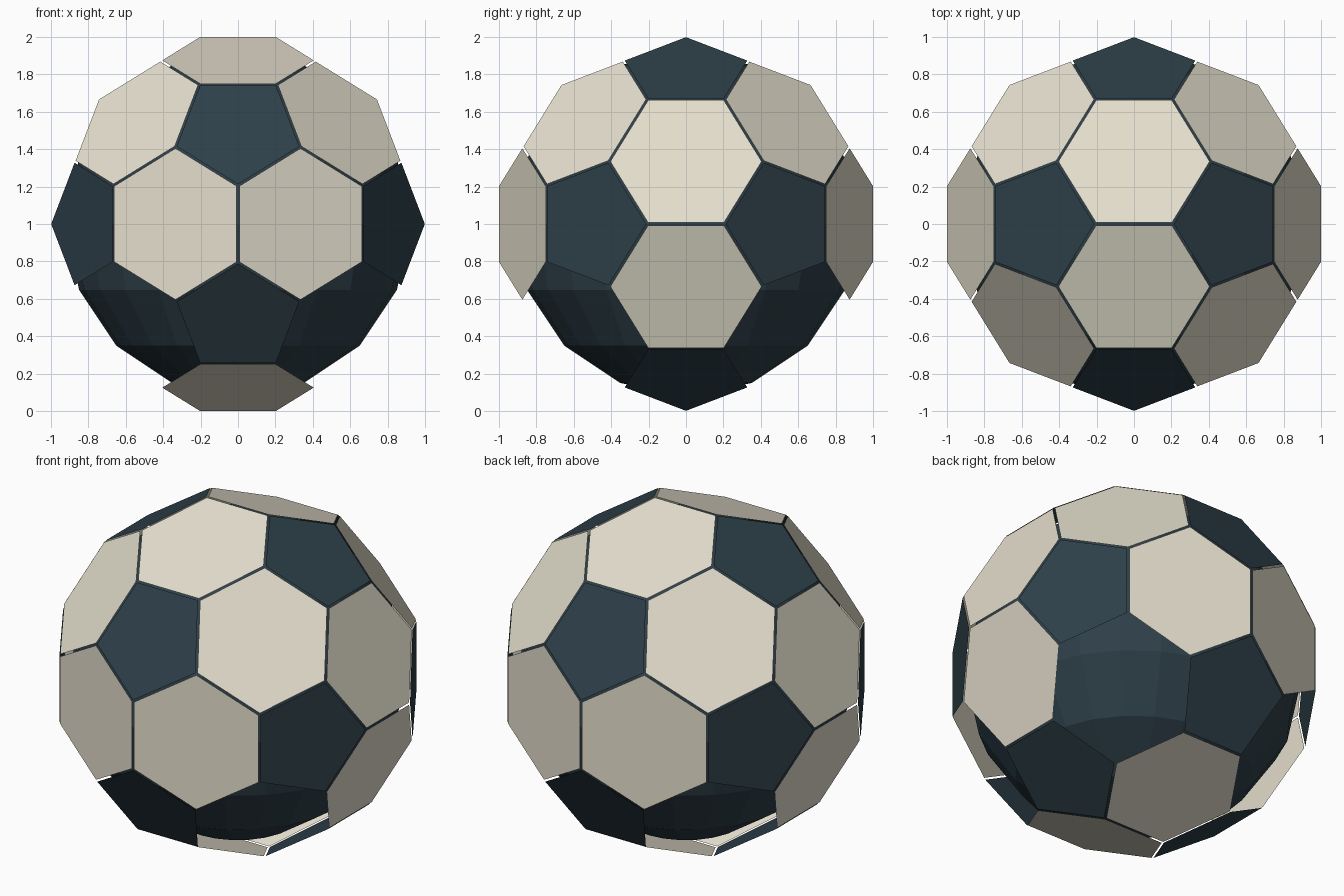
import bpy
import math
from itertools import product
from mathutils import Vector

cube = bpy.data.objects.get("Cube")
if cube:
    bpy.data.objects.remove(cube, do_unlink=True)

PHI = (1 + math.sqrt(5)) / 2
SHRINK = 0.98            # panel size, leaves the seams open
SCALE = 1.0025 / (3 * PHI)
CENTRE = Vector((0, 0, 1))


def material(name, colour):
    mat = bpy.data.materials.new(name)
    mat.use_nodes = True
    mat.diffuse_color = (*colour, 1)
    bsdf = mat.node_tree.nodes["Principled BSDF"]
    bsdf.inputs["Base Color"].default_value = (*colour, 1)
    bsdf.inputs["Roughness"].default_value = 0.8
    return mat


cream = material("cream", (0.78, 0.735, 0.61))
slate = material("dark slate", (0.027, 0.050, 0.066))


def family(*triples):
    """All sign changes and cyclic rotations of the given coordinates."""
    found = set()
    for t in triples:
        for signs in product((1, -1), repeat=3):
            p = [c * s if c else 0 for c, s in zip(t, signs)]
            for k in range(3):
                found.add(tuple(p[k:] + p[:k]))
    return [Vector(p) for p in sorted(found)]


# Corners of the truncated icosahedron
corners = family((1, 0, 3 * PHI), (2 + PHI, 1, 2 * PHI), (2, PHI, PHI ** 3))


def panel(normal):
    """Corners of the flat panel facing along normal, in order and shrunk."""
    normal = normal.normalized()
    reach = max(c.dot(normal) for c in corners)
    ring = [c for c in corners if c.dot(normal) > reach - 0.01]
    mid = sum(ring, Vector()) / len(ring)
    u = (ring[0] - mid).normalized()
    v = normal.cross(u)
    ring.sort(key=lambda c: math.atan2((c - mid).dot(v), (c - mid).dot(u)))
    return [mid.lerp(c, SHRINK) * SCALE + CENTRE for c in ring]


def panels(name, normals, mat):
    verts, faces = [], []
    for n in normals:
        ring = panel(n)
        faces.append(list(range(len(verts), len(verts) + len(ring))))
        verts += ring
    mesh = bpy.data.meshes.new(name)
    mesh.from_pydata(verts, [], faces)
    mesh.materials.append(mat)
    obj = bpy.data.objects.new(name, mesh)
    bpy.context.collection.objects.link(obj)


# Five-sided panels
panels("pentagon_panels", family((1, 0, PHI)), slate)

# Six-sided panels; the four lower diagonal ones are left open
diagonals = [n for n in family((1, 1, 1)) if n.z > 0]
panels("hexagon_panels", family((0, 1 / PHI, PHI)) + diagonals, cream)

# Faceted core seen through the seams and openings
bpy.ops.mesh.primitive_uv_sphere_add(segments=24, ring_count=8, radius=0.92,
                                     location=CENTRE)
core = bpy.context.object
core.name = "inner_core"
core.data.materials.append(slate)
